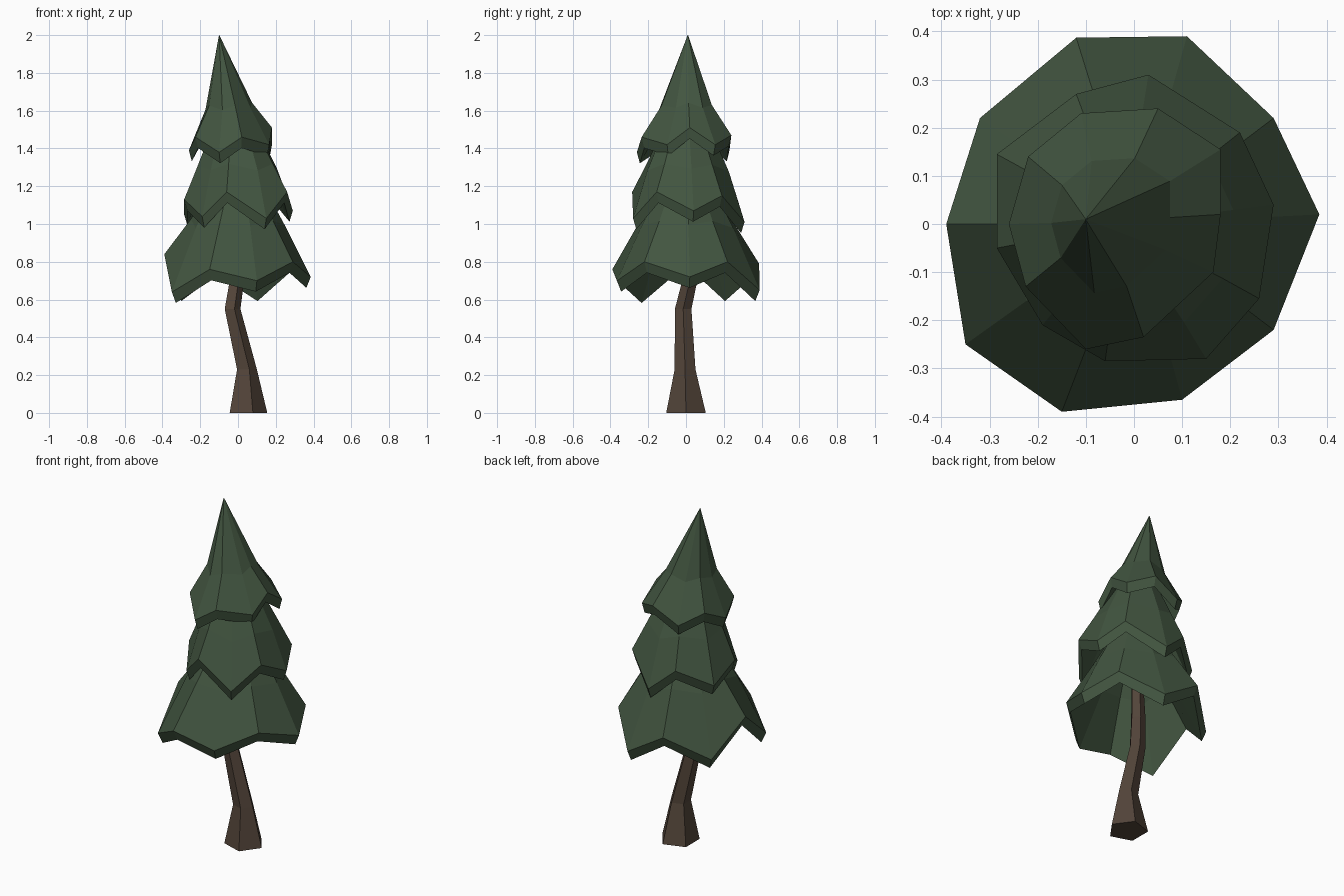
import bpy, bmesh, math
from mathutils import Vector

if "Cube" in bpy.data.objects:
    bpy.data.objects.remove(bpy.data.objects["Cube"])


def material(name, rgb):
    m = bpy.data.materials.new(name)
    m.diffuse_color = (*rgb, 1)
    m.use_nodes = True
    m.node_tree.nodes["Principled BSDF"].inputs["Base Color"].default_value = m.diffuse_color
    return m


GREEN = material("pine green", (0.055, 0.092, 0.052))
BROWN = material("bark brown", (0.085, 0.058, 0.041))


def loft(name, rings, mat):
    """Skin equal-sized rings of points and cap both ends."""
    bm = bmesh.new()
    loops = [[bm.verts.new(p) for p in ring] for ring in rings]
    n = len(rings[0])
    for a, b in zip(loops, loops[1:]):
        for i in range(n):
            j = (i + 1) % n
            bm.faces.new((a[i], a[j], b[j], b[i]))
    bm.faces.new(loops[0])
    bm.faces.new(loops[-1])
    bmesh.ops.remove_doubles(bm, verts=bm.verts, dist=0.0005)
    bmesh.ops.recalc_face_normals(bm, faces=bm.faces)
    me = bpy.data.meshes.new(name)
    bm.to_mesh(me)
    bm.free()
    me.materials.append(mat)
    ob = bpy.data.objects.new(name, me)
    bpy.context.collection.objects.link(ob)


def pentagon(x, y, z, r):
    return [(x + r * math.cos(math.tau * i / 5),
             y + r * math.sin(math.tau * i / 5), z) for i in range(5)]


def shrink(rim, centre, k, z, wave):
    """Copy of the rim scaled about a centre, at height z, keeping part of its zigzag."""
    mean = sum(p[2] for p in rim) / len(rim)
    cx, cy = centre
    return [(cx + k * (x - cx), cy + k * (y - cy), z + wave * (h - mean))
            for x, y, h in rim]


def tier(name, rim, upper, inner):
    """Jagged hollow skirt: outer rings from the top, rim, turned-under lip, cavity."""
    outer = [shrink(rim, *u) for u in upper]
    lip = [(x * 0.94, y * 0.94, z - 0.058) for x, y, z in rim]
    loft(name, outer + [rim, lip] + [shrink(rim, *u) for u in inner], GREEN)


# bent trunk
loft("trunk", [pentagon(*p) for p in (
    (0.045, 0, 0, 0.11), (0.042, -0.005, 0.23, 0.058),
    (-0.033, -0.015, 0.55, 0.046), (-0.01, 0.02, 0.70, 0.042),
    (0.0, 0.02, 1.05, 0.03))], BROWN)

# foliage rims alternate high notch / low tip
low_rim = [(0.385, 0.02, 0.72), (0.29, 0.22, 0.80), (0.11, 0.39, 0.65),
           (-0.12, 0.387, 0.79), (-0.32, 0.22, 0.65), (-0.39, 0, 0.84),
           (-0.35, -0.25, 0.64), (-0.15, -0.39, 0.76), (0.10, -0.365, 0.70),
           (0.29, -0.22, 0.80)]
tier("bottom_foliage", low_rim,
     [((0, 0), 0.28, 1.25, 0), ((0, 0), 0.64, 1.0, 0.25)],
     [((0, 0), 0.54, 0.96, 0.25), ((0, 0), 0.2, 1.18, 0)])

mid_rim = [(0.29, 0.04, 1.07), (0.22, 0.19, 1.15), (0.03, 0.31, 1.01),
           (-0.12, 0.27, 1.14), (-0.285, 0.145, 1.05), (-0.285, -0.05, 1.13),
           (-0.19, -0.21, 1.04), (-0.06, -0.285, 1.17), (0.15, -0.28, 1.03),
           (0.26, -0.155, 1.17)]
tier("middle_foliage", mid_rim,
     [((-0.03, 0), 0.3, 1.58, 0), ((-0.02, 0), 0.73, 1.3, 0.25)],
     [((-0.02, 0), 0.6, 1.25, 0.25), ((-0.03, 0), 0.2, 1.48, 0)])

top_rim = [(0.18, 0.02, 1.51), (0.18, 0.155, 1.42), (0.05, 0.24, 1.47),
           (-0.11, 0.23, 1.39), (-0.22, 0.14, 1.46), (-0.26, 0, 1.39),
           (-0.225, -0.13, 1.46), (-0.10, -0.26, 1.38), (0.02, -0.235, 1.46),
           (0.165, -0.10, 1.42)]
tier("top_foliage", top_rim,
     [((-0.1, 0.01), 0.004, 2.0, 0), ((-0.06, 0.005), 0.56, 1.62, 0.3)],
     [((-0.05, 0), 0.45, 1.55, 0.2), ((-0.06, 0), 0.1, 1.8, 0)])
